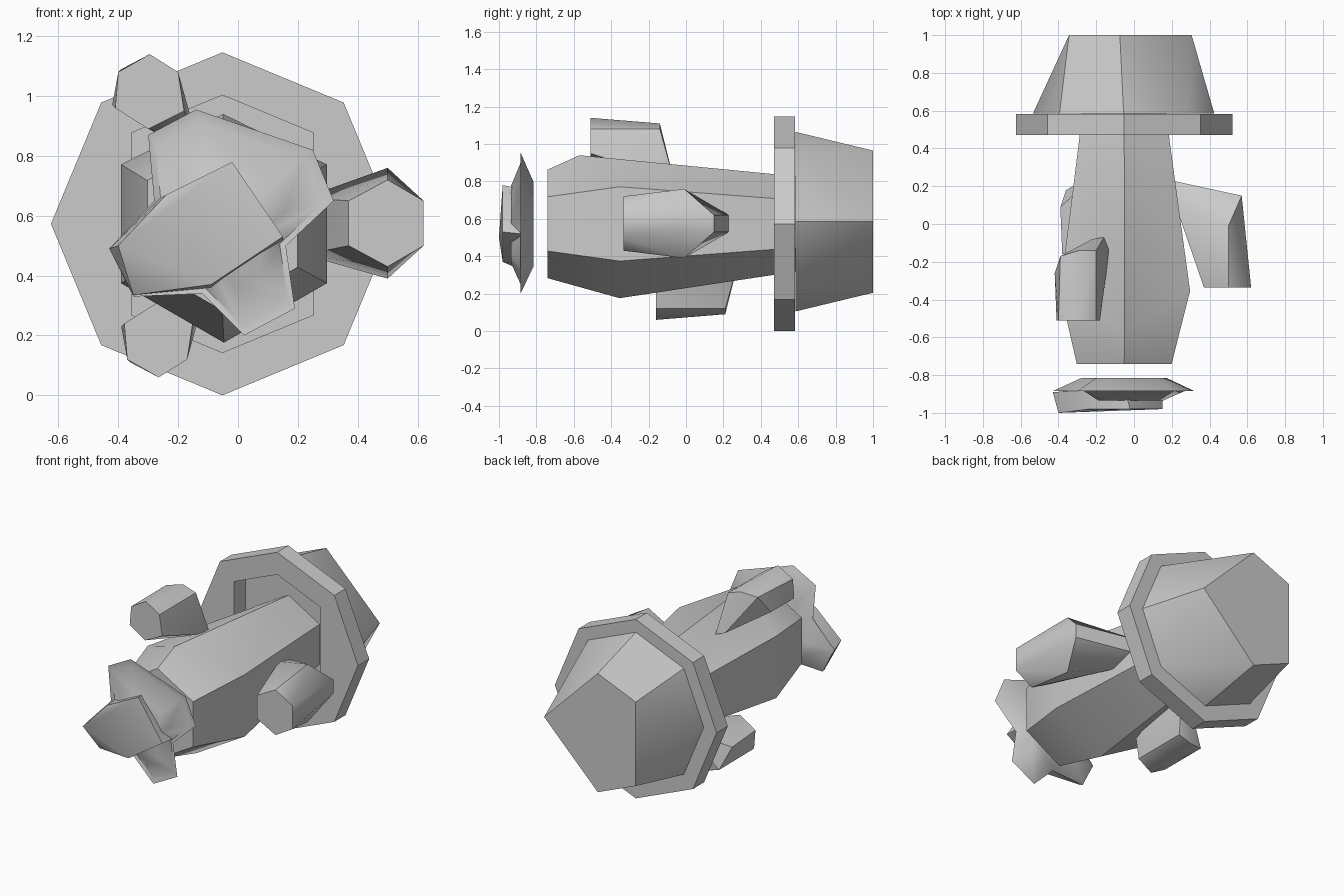
import bpy, bmesh
from math import cos, sin, radians

if "Cube" in bpy.data.objects:
    bpy.data.objects.remove(bpy.data.objects["Cube"])

CX, CZ = -0.052, 0.573   # long axis of the model, running along y


def finish(bm, name, angle=38):
    bmesh.ops.recalc_face_normals(bm, faces=bm.faces)
    mesh = bpy.data.meshes.new(name)
    bm.to_mesh(mesh)
    bm.free()
    ob = bpy.data.objects.new(name, mesh)
    bpy.context.collection.objects.link(ob)
    bpy.ops.object.select_all(action='DESELECT')
    ob.select_set(True)
    bpy.context.view_layer.objects.active = ob
    bpy.ops.object.shade_smooth_by_angle(angle=radians(angle))
    return ob


def hull(name, pts):
    bm = bmesh.new()
    for p in pts:
        bm.verts.new(p)
    res = bmesh.ops.convex_hull(bm, input=bm.verts)
    junk = {g for g in res["geom_interior"] if isinstance(g, bmesh.types.BMVert)}
    bmesh.ops.delete(bm, geom=list(junk), context='VERTS')
    bmesh.ops.dissolve_limit(bm, angle_limit=0.02, verts=bm.verts, edges=bm.edges)
    return finish(bm, name)


def loft(name, rings, caps=True, closed=False, angle=38):
    bm = bmesh.new()
    vs = [[bm.verts.new(p) for p in r] for r in rings]
    pairs = list(zip(vs, vs[1:])) + ([(vs[-1], vs[0])] if closed else [])
    for a, b in pairs:
        n = len(a)
        for i in range(n):
            j = (i + 1) % n
            bm.faces.new((a[i], a[j], b[j], b[i]))
    if caps:
        bm.faces.new(vs[0])
        bm.faces.new(vs[-1])
    return finish(bm, name, angle)


def ring(y, r, angles, cx=CX, cz=CZ):
    return [(cx + r * cos(radians(a)), y, cz + r * sin(radians(a))) for a in angles]


OCT = range(0, 360, 45)
HEX = range(30, 390, 60)

# Flange: octagonal disc with a hole whose left and right sides are straight
def hole(y):
    pts = ring(y, 0.43, OCT)
    for i, s in ((0, 1), (4, -1)):
        pts[i] = (CX + s * 0.304, y, CZ)
    return pts

loft("flange", [ring(0.47, 0.573, OCT), ring(0.583, 0.573, OCT), hole(0.583), hole(0.47)],
     caps=False, closed=True)

# Tail: octagonal base narrowing to a five-sided end
hull("tail", ring(0.585, 0.48, OCT, -0.055, 0.585)
     + ring(1.0, 0.38, (0, 90, 135, 225, 270), -0.075, 0.585))

# Body: six-sided barrel, its top corner bulging further forward
mid = ring(-0.355, 0.397, HEX, -0.047)
mid[1] = (-0.05, -0.57, 0.94)
loft("body", [ring(-0.74, 0.29, HEX), mid, ring(0.585, 0.255, HEX)], angle=45)

# Side fin
hull("side_fin", [(x, -0.335, z) for x, z in
                  ((0.5, 0.72), (0.62, 0.65), (0.62, 0.5), (0.5, 0.43), (0.37, 0.5), (0.37, 0.65))]
     + [(0.5, -0.01, 0.76), (0.5, -0.01, 0.39),
        (0.57, 0.15, 0.62), (0.57, 0.15, 0.53),
        (0.2, 0.23, 0.62), (0.2, 0.23, 0.53), (0.22, 0.1, 0.66), (0.22, 0.1, 0.47)])

# Upper and lower fins, mirrored about mid height and staggered along the body
fin = [(-0.40, -0.51, 1.08), (-0.295, -0.51, 1.14), (-0.2, -0.51, 1.08),
       (-0.18, -0.51, 0.95), (-0.3, -0.51, 0.89), (-0.41, -0.51, 0.96),
       (-0.42, -0.26, 0.97), (-0.39, -0.17, 1.09), (-0.29, -0.14, 1.11), (-0.2, -0.14, 1.08),
       (-0.22, -0.08, 0.85), (-0.16, -0.07, 0.83), (-0.13, -0.13, 0.83)]
hull("upper_fin", fin)
hull("lower_fin", [(x + 0.03, y + 0.35, 1.2 - z) for x, y, z in fin])

# Nose plate: three-lobed lens with a shallow groove inside the rim
rim = [(-0.3, 0.87), (-0.14, 0.955), (0.25, 0.82), (0.32, 0.65), (0.16, 0.5),
       (0.19, 0.29), (0.02, 0.2), (-0.12, 0.34), (-0.35, 0.33), (-0.43, 0.49), (-0.28, 0.65)]

def plate(y, s):
    return [(-0.05 + (x + 0.05) * s, y, 0.56 + (z - 0.56) * s) for x, z in rim]

loft("nose_plate", [plate(-0.815, 0.6), plate(-0.885, 1.0), plate(-0.878, 0.9),
                    plate(-0.935, 0.55)], angle=50)

# Nose hub: tilted square front with a point at lower left
hull("nose_hub", [(-0.24, -0.98, 0.67), (-0.02, -0.98, 0.78), (0.15, -0.98, 0.53), (-0.09, -0.98, 0.37),
                  (-0.40, -1.0, 0.5), (-0.43, -0.89, 0.49), (-0.35, -0.9, 0.335),
                  (0.15, -0.88, 0.52), (-0.05, -0.88, 0.76), (-0.26, -0.88, 0.66), (-0.09, -0.88, 0.36)])
